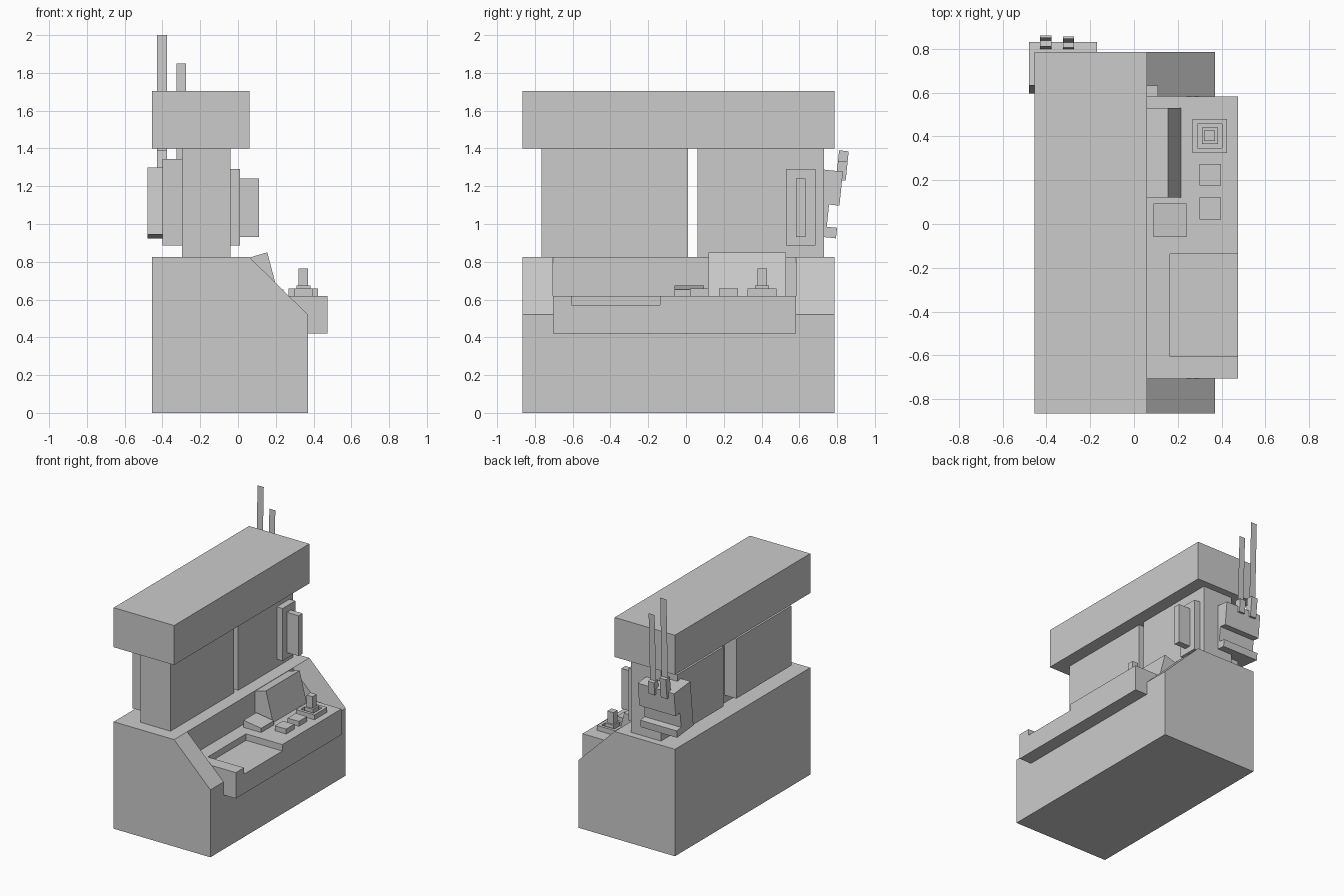
import bpy, bmesh
from math import sin, cos, radians

if "Cube" in bpy.data.objects:
    bpy.data.objects.remove(bpy.data.objects["Cube"])


def make(name, bm):
    bmesh.ops.recalc_face_normals(bm, faces=bm.faces)
    mesh = bpy.data.meshes.new(name)
    bm.to_mesh(mesh)
    bm.free()
    ob = bpy.data.objects.new(name, mesh)
    bpy.context.collection.objects.link(ob)
    return ob


def prism(name, pts, axis, a, b):
    """Extrude a profile: (x, z) points along y, or (y, z) points along x."""
    bm = bmesh.new()
    place = (lambda p: (p[0], a, p[1])) if axis == 'y' else (lambda p: (a, p[0], p[1]))
    face = bm.faces.new([bm.verts.new(place(p)) for p in pts])
    ext = bmesh.ops.extrude_face_region(bm, geom=[face])
    step = (0, b - a, 0) if axis == 'y' else (b - a, 0, 0)
    verts = [g for g in ext['geom'] if isinstance(g, bmesh.types.BMVert)]
    bmesh.ops.translate(bm, verts=verts, vec=step)
    return make(name, bm)


def box(name, x, y, z):
    pts = [(x[0], z[0]), (x[1], z[0]), (x[1], z[1]), (x[0], z[1])]
    return prism(name, pts, 'y', y[0], y[1])


def cut(ob, cutter):
    mod = ob.modifiers.new("cut", 'BOOLEAN')
    mod.operation = 'DIFFERENCE'
    mod.solver = 'EXACT'
    mod.object = cutter
    bpy.context.view_layer.objects.active = ob
    bpy.ops.object.modifier_apply(modifier=mod.name)
    bpy.data.objects.remove(cutter)


# Base cabinet with sloped shoulders, opened in the middle for the console
base = prism("base_cabinet",
             [(-.455, 0), (.37, 0), (.37, .52), (.06, .825), (-.455, .825)],
             'y', -.865, .785)
cut(base, box("console_cutter", (.06, .6), (-.705, .583), (.46, 1)))

# Console shelf with a tray notch open to the front
console = box("console_shelf", (.06, .475), (-.705, .583), (.42, .62))
cut(console, box("tray_cutter", (.165, .6), (-.605, -.138), (.57, .8)))

# Upper cabinet
box("upper_cabinet", (-.455, .06), (-.865, .785), (1.4, 1.705))

# Two pillars, each with an inset panel on the back
for side, y0, y1 in (("left", -.765, .01), ("right", .06, .73)):
    box(side + "_pillar", (-.297, -.04), (y0, y1), (.825, 1.4))
    box(side + "_back_panel", (-.40, -.297), (y0 + .053, y1 - .053), (.885, 1.345))

# Lever plate and handle on the right pillar
box("handle_plate", (-.04, .01), (.53, .685), (.885, 1.29))
box("handle", (.01, .11), (.583, .632), (.93, 1.24))

# Console fittings
prism("monitor", [(.06, .62), (.215, .62), (.155, .85), (.06, .822)], 'y', .12, .53)
prism("keypad", [(.09, .62), (.24, .62), (.24, .653), (.09, .675)], 'y', -.06, .094)
for i, y in enumerate((.02, .175)):
    box(f"button_{i + 1}", (.30, .397), (y, y + .1), (.62, .658))

# Joystick: rimmed base with a sunken top, collar and stick
joy_base = box("joystick_base", (.268, .424), (.325, .48), (.62, .658))
cut(joy_base, box("joystick_cutter", (.291, .401), (.348, .457), (.638, .8)))
box("joystick_collar", (.31, .383), (.366, .440), (.638, .674))
box("joystick_stick", (.32, .371), (.378, .428), (.674, .764))

# Radio on the right end, leaning outward
S, C = sin(radians(6)), cos(radians(6))


def lean(pts):
    return [(.595 + u * C + v * S, .945 - u * S + v * C) for u, v in pts]


prism("radio_body",
      lean([(0, 0), (.2, 0), (.2, .056), (.145, .056), (.145, .174),
            (.2, .174), (.2, .355), (0, .355)]), 'x', -.48, -.17)

# Antenna clips with flat blade antennas
for name, x0, x1, v, z in (("tall", -.43, -.377, .465, 2.0), ("short", -.325, -.274, .41, 1.85)):
    prism(name + "_antenna_clip",
          lean([(.168, .309), (.219, .309), (.219, v), (.168, v)]), 'x', x0, x1)
    bm = bmesh.new()
    (y, zb), = lean([(.194, v - .02)])
    bm.faces.new([bm.verts.new(p) for p in
                  ((x0, y, zb), (x1, y, zb), (x1, y + .018, z), (x0, y + .018, z))])
    make(name + "_antenna", bm)
